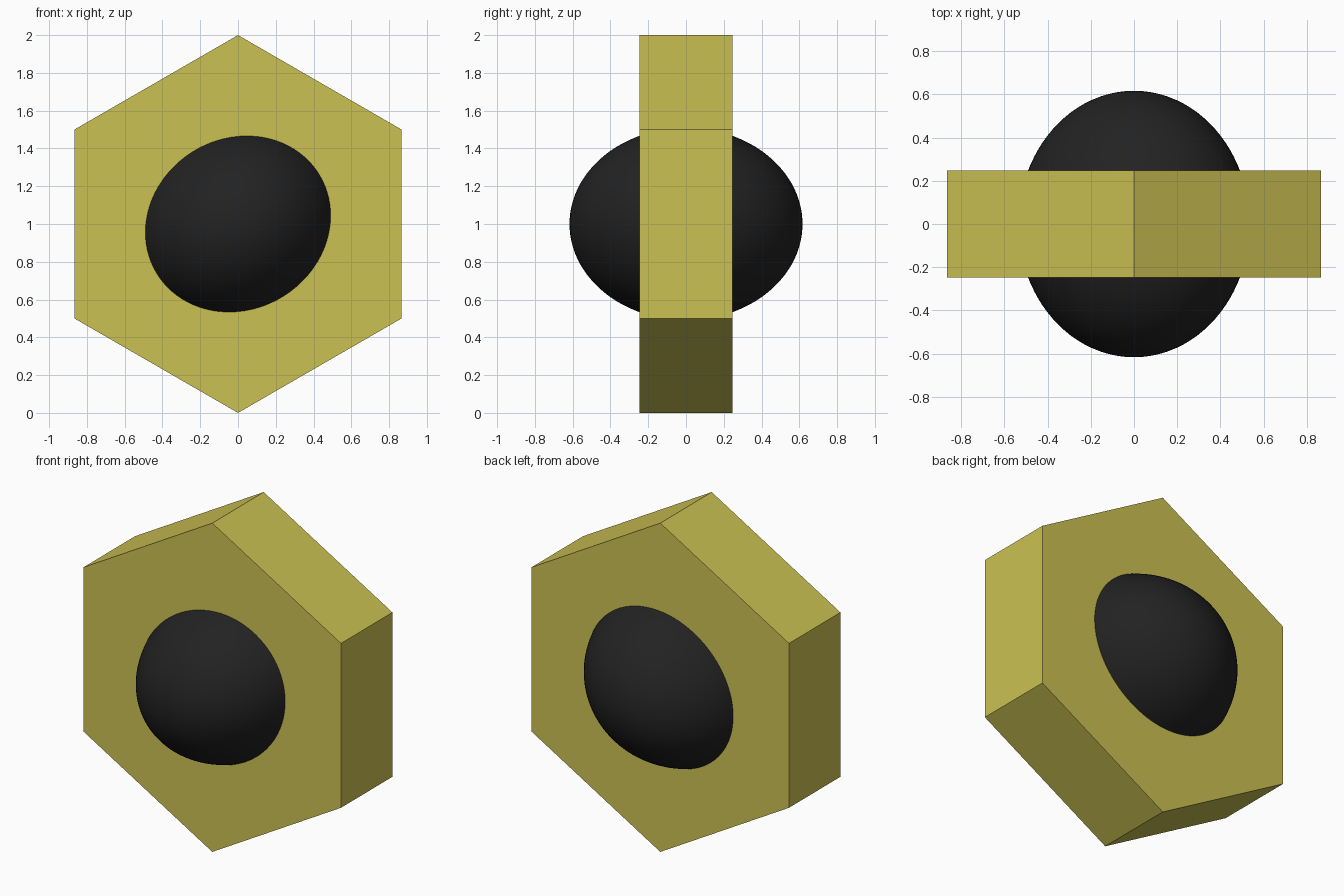
import bpy
import math

if "Cube" in bpy.data.objects:
    bpy.data.objects.remove(bpy.data.objects["Cube"])


def material(name, rgb):
    mat = bpy.data.materials.new(name)
    mat.diffuse_color = (*rgb, 1.0)
    mat.use_nodes = True
    mat.node_tree.nodes["Principled BSDF"].inputs["Base Color"].default_value = mat.diffuse_color
    return mat


yellow = material("mustard_yellow", (0.60, 0.535, 0.086))
black = material("soft_black", (0.016, 0.016, 0.016))

# Hexagonal slab standing on a corner, flat faces towards front and back
bpy.ops.mesh.primitive_cylinder_add(vertices=6, radius=1.0, depth=0.494,
                                    location=(0, 0, 1),
                                    rotation=(math.radians(90), 0, 0))
slab = bpy.context.object
slab.name = "hexagon_slab"
slab.data.materials.append(yellow)

# Tilted ellipsoid core bulging out of both faces
bpy.ops.mesh.primitive_uv_sphere_add(segments=96, ring_count=48, radius=1.0,
                                     location=(0, 0, 1),
                                     rotation=(0, math.radians(-31), 0))
core = bpy.context.object
core.name = "bulging_core"
core.scale = (0.55, 0.617, 0.493)
core.data.materials.append(black)
bpy.ops.object.shade_smooth()
